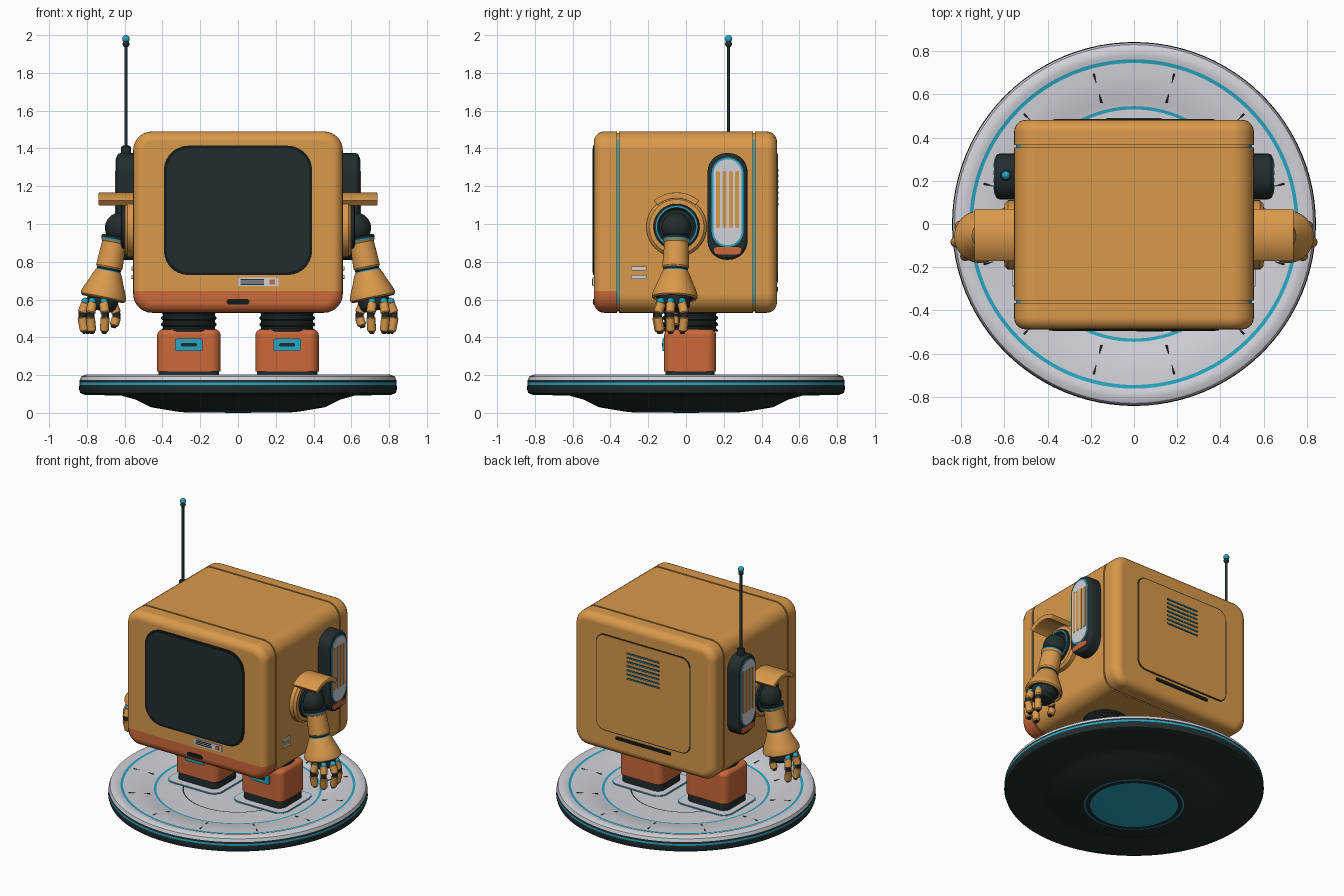
import bpy, bmesh
from math import radians, sin, cos, pi
from mathutils import Matrix, Vector

cube = bpy.data.objects.get("Cube")
if cube:
    bpy.data.objects.remove(cube)

COLOURS = {
    "amber": (0.70, 0.32, 0.07), "orange": (0.60, 0.14, 0.042),
    "white": (0.64, 0.65, 0.70), "cyan": (0.02, 0.38, 0.54),
    "dark": (0.016, 0.026, 0.028), "black": (0.007, 0.010, 0.011),
}
MATS = {}
for key, rgb in COLOURS.items():
    m = bpy.data.materials.new(key)
    m.use_nodes = True
    m.diffuse_color = (*rgb, 1)
    m.node_tree.nodes["Principled BSDF"].inputs["Base Color"].default_value = (*rgb, 1)
    MATS[key] = m
ORDER = list(COLOURS)


def finish(bm, name, matrix, rule=None, cut_z=None):
    """Place the mesh, colour it by rule and shade it."""
    bm.transform(matrix)
    if cut_z is not None:
        bmesh.ops.bisect_plane(bm, geom=bm.verts[:] + bm.edges[:] + bm.faces[:],
                               plane_co=(0, 0, cut_z), plane_no=(0, 0, 1))
    bmesh.ops.recalc_face_normals(bm, faces=bm.faces)
    bm.normal_update()
    for f in bm.faces:
        f.smooth = True
        if rule:
            f.material_index = ORDER.index(rule(f))
    used = sorted({f.material_index for f in bm.faces})
    for f in bm.faces:
        f.material_index = used.index(f.material_index)
    mesh = bpy.data.meshes.new(name)
    bm.to_mesh(mesh)
    bm.free()
    for i in used:
        mesh.materials.append(MATS[ORDER[i]])
    mesh.set_sharp_from_angle(angle=radians(35))
    ob = bpy.data.objects.new(name, mesh)
    bpy.context.collection.objects.link(ob)
    ob.modifiers.new("even_shading", "WEIGHTED_NORMAL").keep_sharp = True
    return ob


def at(x, y, z, turn=None):
    """Frame whose z faces up, or outward at a turn: 0 front, 90 +x, 180 back."""
    t = Matrix.Translation((x, y, z))
    if turn is None:
        return t
    return t @ Matrix.Rotation(radians(turn), 4, "Z") @ Matrix.Rotation(pi / 2, 4, "X")


def aim(start, direction):
    return Matrix.Translation(start) @ Vector(direction).to_track_quat("Z", "Y").to_matrix().to_4x4()


def rounded(w, h, r, n=7):
    pts = []
    for k, (sx, sy) in enumerate(((1, 1), (-1, 1), (-1, -1), (1, -1))):
        for i in range(n + 1):
            a = (k + i / n) * pi / 2
            pts.append((sx * (w / 2 - r) + r * cos(a), sy * (h / 2 - r) + r * sin(a)))
    return pts


def slab(name, pts, depth, mat, matrix, bevel=0, rule=None, cut_z=None):
    bm = bmesh.new()
    face = bm.faces.new([bm.verts.new((x, y, 0)) for x, y in pts])
    ext = bmesh.ops.extrude_face_region(bm, geom=[face], use_keep_orig=True)["geom"]
    top = [v for v in ext if isinstance(v, bmesh.types.BMVert)]
    bmesh.ops.translate(bm, verts=top, vec=(0, 0, depth))
    if bevel:
        rim = [e for e in bm.edges if all(v.co.z > depth * 0.9 for v in e.verts)]
        bmesh.ops.bevel(bm, geom=rim, offset=bevel, segments=5, profile=0.5, affect="EDGES")
    return finish(bm, name, matrix, rule or (lambda f: mat), cut_z)


def lathe(name, bands, matrix, n=32):
    """bands: (material, [(radius, height), ...]) spun about z."""
    bm = bmesh.new()
    for mat, pts in bands:
        rings = [[bm.verts.new((r * cos(2 * pi * i / n), r * sin(2 * pi * i / n), z))
                  for i in range(n)] for r, z in pts]
        for a, b in zip(rings, rings[1:]):
            for i in range(n):
                j = (i + 1) % n
                bm.faces.new((a[i], a[j], b[j], b[i])).material_index = ORDER.index(mat)
    bmesh.ops.remove_doubles(bm, verts=bm.verts, dist=0.0001)
    return finish(bm, name, matrix)


def ball(name, r, mat, pos, n=20):
    pts = [(r * sin(pi * i / 10), -r * cos(pi * i / 10)) for i in range(11)]
    return lathe(name, [(mat, pts)], at(*pos), n)


def rod(name, a, b, r, mat, n=12, cap=0.3):
    a, b = Vector(a), Vector(b)
    length, c = (b - a).length, r * cap
    pts = [(0, 0), (r - c, 0), (r, c), (r, length - c), (r - c, length), (0, length)]
    return lathe(name, [(mat, pts)], aim(a, b - a), n)


# round platform
lathe("platform", [
    ("cyan", [(0, 0), (0.285, 0.003)]),
    ("dark", [(0.285, 0.003), (0.315, 0.006)]),
    ("cyan", [(0.315, 0.006), (0.325, 0.007)]),
    ("dark", [(0.325, 0.007), (0.46, 0.03), (0.54, 0.07), (0.62, 0.092), (0.81, 0.095),
              (0.835, 0.105), (0.842, 0.125), (0.84, 0.147)]),
    ("cyan", [(0.84, 0.147), (0.84, 0.16)]),
    ("dark", [(0.84, 0.16), (0.838, 0.173)]),
    ("white", [(0.838, 0.173), (0.83, 0.193), (0.805, 0.203), (0.78, 0.203), (0.762, 0.196)]),
    ("cyan", [(0.762, 0.196), (0.745, 0.194)]),
    ("white", [(0.745, 0.194), (0.69, 0.193), (0.63, 0.186), (0.58, 0.174), (0.545, 0.166)]),
    ("cyan", [(0.545, 0.166), (0.53, 0.164)]),
    ("white", [(0.53, 0.164), (0.36, 0.162)]),
    ("dark", [(0.36, 0.162), (0.352, 0.162)]),
    ("white", [(0.352, 0.162), (0, 0.162)])], at(0, 0, 0), 96)
for k in range(12):
    d = Vector((cos(radians(15 + 30 * k)), sin(radians(15 + 30 * k)), 0))
    rod("platform_mark", d * 0.58 + Vector((0, 0, 0.174)), d * 0.72 + Vector((0, 0, 0.193)), 0.005, "dark", 6)

# body shell with recessed seams
slab("body_core", rounded(1.094, 0.944, 0.095), 0.76, "cyan", at(0, 0.38, 1.01, 0),
     rule=lambda f: "cyan" if abs(f.normal.x) > 0.8 else "amber")
slab("body_middle", rounded(1.11, 0.96, 0.1), 0.71, "amber", at(0, 0.355, 1.01, 0))
slab("body_front", rounded(1.11, 0.96, 0.1), 0.122, "amber", at(0, -0.366, 1.01, 0), 0.055,
     rule=lambda f: "orange" if f.calc_center_median().z < 0.645 else "amber", cut_z=0.645)
slab("body_back", rounded(1.11, 0.96, 0.1), 0.116, "amber", at(0, 0.366, 1.01, 180), 0.055)

# screen and front details
slab("screen_rim", rounded(0.785, 0.685, 0.13), 0.005, "black", at(0, -0.487, 1.072, 0))
slab("screen", rounded(0.755, 0.655, 0.118), 0.008, "dark", at(0, -0.487, 1.072, 0))
slab("front_slot", rounded(0.12, 0.03, 0.014), 0.006, "black", at(0, -0.486, 0.588, 0))
slab("label_plate", rounded(0.215, 0.045, 0.008), 0.008, "white", at(0.107, -0.487, 0.693, 0))
slab("label_button", rounded(0.028, 0.028, 0.004), 0.004, "orange", at(0.182, -0.494, 0.693, 0))
for k in (-1, 0, 1):
    slab("label_line", rounded(0.125, 0.006, 0.002), 0.003, "dark", at(0.075, -0.494, 0.693 + k * 0.012, 0))

# back panel, vent and slot
slab("back_panel_rim", rounded(0.75, 0.69, 0.07), 0.003, "dark", at(0, 0.481, 1.03, 180))
slab("back_panel", rounded(0.735, 0.675, 0.063), 0.006, "amber", at(0, 0.481, 1.03, 180))
for k in range(7):
    z = 1.105 + 0.03 * k
    slab("vent_slot", rounded(0.26, 0.013, 0.006), 0.003, "dark", at(0, 0.486, z, 180))
    slab("vent_glow", rounded(0.25, 0.005, 0.002), 0.005, "cyan", at(0, 0.486, z, 180))
slab("back_slot", rounded(0.44, 0.024, 0.011), 0.006, "black", at(0, 0.48, 0.655, 180))

for s, side in ((1, "left"), (-1, "right")):
    turn = 90 * s
    # foot and leg
    fx, fy = s * 0.26, 0.022
    slab(side + "_foot_outline", rounded(0.42, 0.38, 0.07), 0.004, "cyan", at(fx, fy, 0.161))
    slab(side + "_foot_pad", rounded(0.405, 0.365, 0.064), 0.007, "white", at(fx, fy, 0.161))
    slab(side + "_sole", rounded(0.32, 0.26, 0.05), 0.06, "dark", at(fx, fy, 0.165))
    slab(side + "_foot", rounded(0.335, 0.275, 0.05), 0.222, "orange", at(fx, fy, 0.22), 0.03)
    slab(side + "_foot_badge", rounded(0.145, 0.065, 0.008), 0.009, "cyan", at(fx, -0.115, 0.36, 0))
    slab(side + "_badge_slot", rounded(0.085, 0.018, 0.008), 0.004, "dark", at(fx, -0.123, 0.36, 0))
    ribs = [(0.147 if i % 4 < 2 else 0.137, 0.43 + 0.0085 * i) for i in range(14)]
    lathe(side + "_leg", [("dark", ribs)], at(fx, fy, 0))

    # side pod with grille
    slab(side + "_pod", rounded(0.212, 0.565, 0.1), 0.087, "dark", at(s * 0.555, 0.22, 1.093, turn), 0.022)
    slab(side + "_pod_trim", rounded(0.168, 0.474, 0.083), 0.004, "cyan", at(s * 0.641, 0.22, 1.115, turn))
    slab(side + "_pod_plate", rounded(0.148, 0.454, 0.073), 0.007, "white", at(s * 0.641, 0.22, 1.115, turn))
    for k in range(4):
        slab(side + "_pod_bar", rounded(0.021, 0.3, 0.008), 0.004, "amber",
             at(s * 0.647, 0.169 + k * 0.034, 1.13, turn))
    slab(side + "_pod_light", rounded(0.145, 0.038, 0.015), 0.007, "orange", at(s * 0.641, 0.22, 0.858, turn))
    for z in (0.72, 0.765):
        slab(side + "_side_vent", rounded(0.08, 0.02, 0.006), 0.008, "white", at(s * 0.555, -0.25, z, turn))

    # shoulder and arched guard
    lathe(side + "_shoulder", [
        ("amber", [(0.16, 0), (0.16, 0.03), (0.145, 0.045), (0.122, 0.047)]),
        ("dark", [(0.122, 0.047), (0.12, 0.06), (0.11, 0.065)]),
        ("cyan", [(0.11, 0.065), (0.102, 0.065)]),
        ("dark", [(0.102, 0.065), (0.09, 0.05), (0, 0.05)])],
        aim((s * 0.554, -0.05, 0.985), (s, 0, 0)), 48)
    ball(side + "_shoulder_ball", 0.08, "dark", (s * 0.625, -0.05, 0.98), 28)
    arc = [radians(50 + 80 * i / 14) for i in range(15)]
    arch = [(0.187 * cos(a), 0.187 * sin(a)) for a in arc] + [(0.155 * cos(a), 0.155 * sin(a)) for a in reversed(arc)]
    slab(side + "_shoulder_guard", arch, 0.185, "amber", at(s * 0.554, -0.05, 0.98, turn), 0.006)

    # arm with flared cuff
    lathe(side + "_arm", [
        ("dark", [(0, -0.005), (0.066, -0.005), (0.072, 0.0), (0.072, 0.012)]),
        ("cyan", [(0.072, 0.012), (0.071, 0.02)]),
        ("amber", [(0.071, 0.02), (0.064, 0.03), (0.071, 0.16), (0.066, 0.167)]),
        ("dark", [(0.066, 0.167), (0.064, 0.178)]),
        ("cyan", [(0.064, 0.178), (0.067, 0.184)]),
        ("amber", [(0.067, 0.184), (0.076, 0.2), (0.09, 0.235), (0.11, 0.28), (0.121, 0.31),
                   (0.121, 0.325), (0.112, 0.333), (0.1, 0.328)]),
        ("dark", [(0.1, 0.328), (0.085, 0.32), (0.08, 0.375), (0.06, 0.395), (0, 0.395)])],
        aim((s * 0.65, -0.05, 0.93), (s * 0.2, -0.03, -1)), 40)

    # fingers and thumb around the palm
    for k, deg in enumerate((-110, -60, -10, 40, 175)):
        d = Vector((s * cos(radians(deg)), sin(radians(deg)), 0))
        c = Vector((s * 0.735, -0.068, 0))

        def spot(r, z):
            return c + d * r + Vector((0, 0, z))
        digit = side + ("_thumb" if k == 4 else "_finger")
        drop = 0.03 if k == 4 else 0
        ball(digit + "_knuckle", 0.02, "cyan", spot(0.075, 0.59), 12)
        rod(digit + "_base", spot(0.07, 0.585), spot(0.093, 0.525), 0.025, "amber")
        rod(digit + "_joint", spot(0.092, 0.535), spot(0.092, 0.495), 0.02, "dark")
        rod(digit + "_tip", spot(0.094, 0.51), spot(0.078, 0.43 + drop), 0.024, "amber")
        rod(digit + "_pad", spot(0.078, 0.435 + drop), spot(0.074, 0.42 + drop), 0.015, "dark")

# antenna
ax, ay = -0.593, 0.225
rod("antenna_base", (ax, ay, 1.35), (ax, ay, 1.415), 0.027, "dark", 20)
rod("antenna_rod", (ax, ay, 1.4), (ax, ay, 1.97), 0.009, "dark")
ball("antenna_collar", 0.018, "dark", (ax, ay, 1.953))
ball("antenna_tip", 0.02, "cyan", (ax, ay, 1.98))
